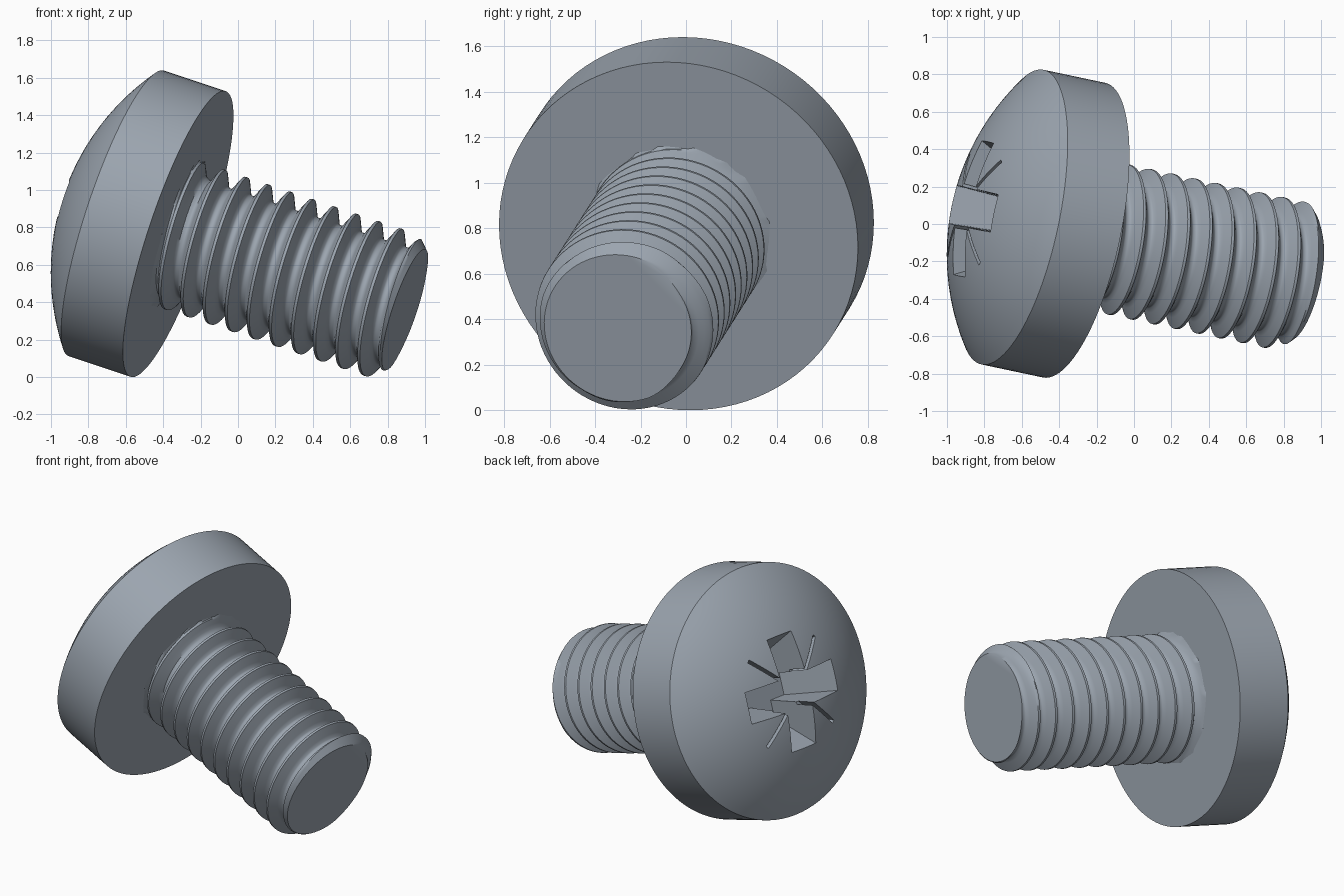
import bpy, bmesh, math
from mathutils import Matrix, Vector

if "Cube" in bpy.data.objects:
    bpy.data.objects.remove(bpy.data.objects["Cube"], do_unlink=True)

# Steel material
steel = bpy.data.materials.new("grey_steel")
steel.use_nodes = True
colour = (0.33, 0.375, 0.43, 1)
steel.diffuse_color = colour
steel.node_tree.nodes["Principled BSDF"].inputs["Base Color"].default_value = colour

# Screw frame: local z runs to the tip, local x points up, origin under the head
axis = Vector((0.93, -0.197, -0.31)).normalized()
up = (Vector((0, 0, 1)) - axis * axis.z).normalized()
side = axis.cross(up)
frame = Matrix((up, side, axis)).transposed().to_4x4()
frame.translation = (-0.32, -0.033, 0.765)

HEAD_R, RIM, DOME = 0.805, 0.355, 0.28
TIP, TIP_R, PITCH, CREST_T = 1.305, 0.34, 0.127, 0.004


def make_object(name, bm):
    bmesh.ops.recalc_face_normals(bm, faces=bm.faces)
    mesh = bpy.data.meshes.new(name)
    bm.to_mesh(mesh)
    bm.free()
    mesh.materials.append(steel)
    obj = bpy.data.objects.new(name, mesh)
    obj.matrix_world = frame
    bpy.context.scene.collection.objects.link(obj)
    return obj


def smooth(obj, degrees):
    bpy.ops.object.select_all(action='DESELECT')
    obj.select_set(True)
    bpy.context.view_layer.objects.active = obj
    bpy.ops.object.shade_smooth_by_angle(angle=math.radians(degrees))


def build_head():
    # Flat underside, straight rim and spherical dome, spun round the axis
    ball = (HEAD_R ** 2 + DOME ** 2) / (2 * DOME)
    centre = -RIM - DOME + ball
    edge = math.asin(HEAD_R / ball)
    profile = [(0, 0), (HEAD_R, 0)]
    for k in range(17):
        a = edge * (1 - k / 16)
        profile.append((ball * math.sin(a), centre - ball * math.cos(a)))
    bm = bmesh.new()
    verts = [bm.verts.new((r, 0, z)) for r, z in profile]
    edges = [bm.edges.new(pair) for pair in zip(verts, verts[1:])]
    bmesh.ops.spin(bm, geom=verts + edges, cent=(0, 0, 0), axis=(0, 0, 1),
                   angle=math.tau, steps=96, use_merge=True)
    bmesh.ops.remove_doubles(bm, verts=bm.verts, dist=0.0001)
    return make_object("head", bm)


def tapered_bar(name, top, bottom, z_top, z_bottom, turn):
    # Bar across the axis that narrows towards its floor
    bm = bmesh.new()
    bmesh.ops.create_cube(bm, size=2)
    for v in bm.verts:
        (length, width), z = (top, z_top) if v.co.z < 0 else (bottom, z_bottom)
        v.co = (v.co.x * length, v.co.y * width, z)
    bmesh.ops.rotate(bm, verts=bm.verts, cent=(0, 0, 0),
                     matrix=Matrix.Rotation(math.radians(turn), 3, 'Z'))
    return make_object(name, bm)


def cut(obj, cutter):
    mod = obj.modifiers.new("recess", 'BOOLEAN')
    mod.operation, mod.solver, mod.object = 'DIFFERENCE', 'EXACT', cutter
    bpy.context.view_layer.update()
    graph = bpy.context.evaluated_depsgraph_get()
    result = bpy.data.meshes.new_from_object(obj.evaluated_get(graph))
    obj.modifiers.clear()
    obj.data = result
    bpy.data.objects.remove(cutter, do_unlink=True)


def thread_radius(t, turn):
    # Rounded V thread with a fillet under the head and a chamfer at the tip
    f = (t - CREST_T) / PITCH - turn
    d = abs(f - round(f))
    points = [(0, 0.405), (0.06, 0.404), (0.1, 0.394), (0.37, 0.325), (0.44, 0.315), (0.51, 0.313)]
    for (d0, r0), (d1, r1) in zip(points, points[1:]):
        if d <= d1:
            r = r0 + (r1 - r0) * (d - d0) / (d1 - d0)
            break
    w = 0.11
    s = min(1, max(0, 1 - t / w))
    r = max(r, 0.32 + 0.1 * (1 - math.sqrt(1 - s * s)))
    return min(r, TIP_R + TIP - t)


def build_shaft():
    # Quad grid that follows the right-handed helix, trimmed at both ends
    around = 80
    stations = [0, 0.06, 0.1, 0.19, 0.28, 0.37, 0.44, 0.5, 0.56, 0.63, 0.72, 0.81, 0.9, 0.94]
    rows = [k + s for k in range(-2, 13) for s in stations]
    bm = bmesh.new()
    grid = []
    for row in rows:
        line = []
        for i in range(around + 1):
            turn = i / around
            t = min(TIP, max(-0.01, CREST_T + PITCH * (row + turn)))
            r, a = thread_radius(t, turn), math.tau * turn
            line.append(bm.verts.new((r * math.cos(a), r * math.sin(a), t)))
        grid.append(line)
    for lower, upper in zip(grid, grid[1:]):
        for i in range(around):
            quad = (lower[i], lower[i + 1], upper[i + 1], upper[i])
            if max(v.co.z for v in quad) - min(v.co.z for v in quad) > 1e-6:
                bm.faces.new(quad)
    bmesh.ops.remove_doubles(bm, verts=bm.verts, dist=0.0001)
    loose = [v for v in bm.verts if not v.link_faces]
    bmesh.ops.delete(bm, geom=loose, context='VERTS')
    # Close the two ends
    bmesh.ops.holes_fill(bm, edges=[e for e in bm.edges if e.is_boundary], sides=0)
    return make_object("threaded_shaft", bm)


head = build_head()
apex = -RIM - DOME
# Cross recess, then the four fine marks between its arms
for turn in (0, 90):
    cut(head, tapered_bar("recess_cutter", (0.42, 0.108), (0.2, 0.085),
                          apex - 0.05, apex + 0.38, turn))
for turn in (45, 135):
    cut(head, tapered_bar("mark_cutter", (0.43, 0.011), (0.37, 0.011),
                          apex - 0.05, apex + 0.15, turn))
smooth(head, 25)
smooth(build_shaft(), 40)
